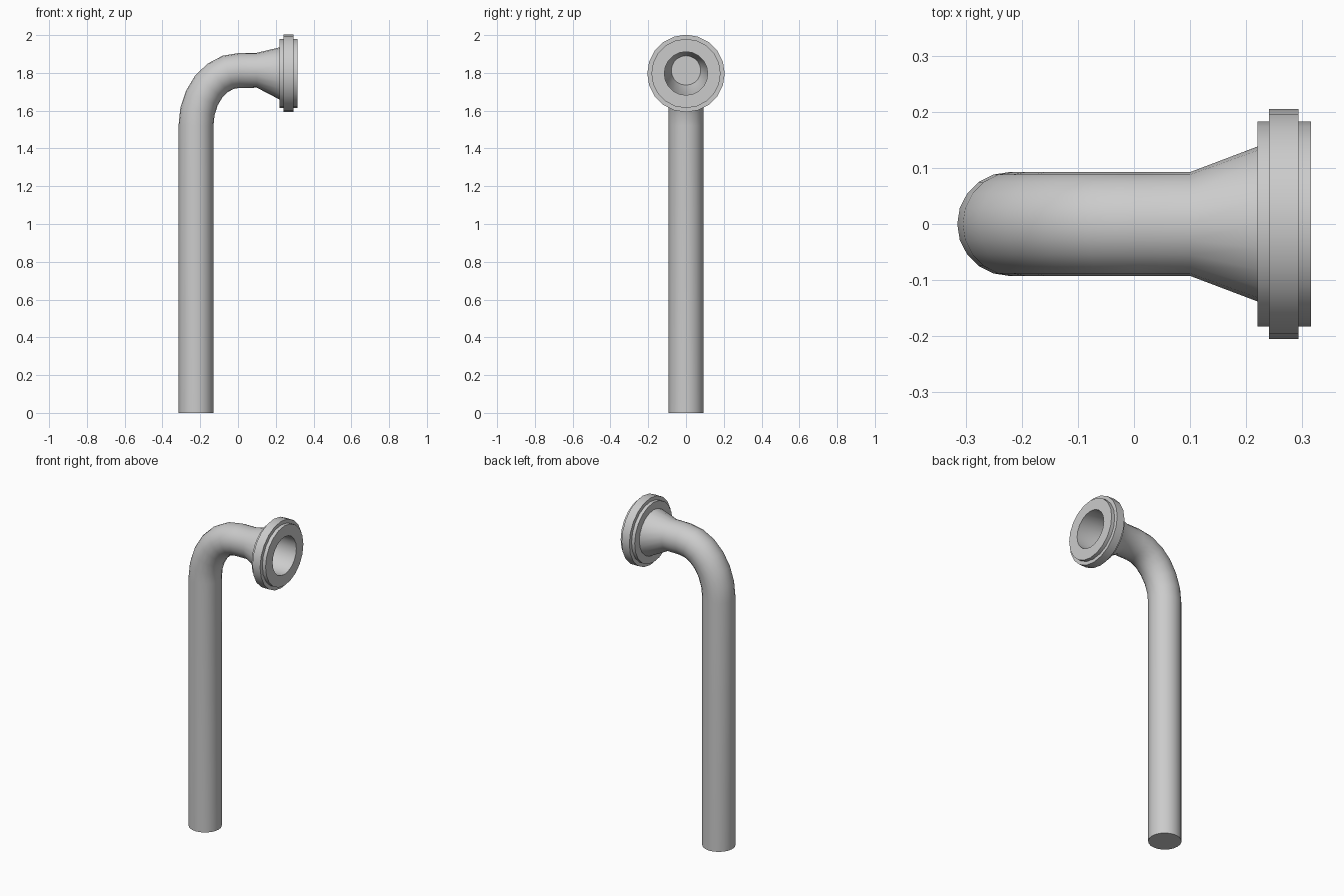
import bpy, bmesh, math
from mathutils import Vector

if "Cube" in bpy.data.objects:
    bpy.data.objects.remove(bpy.data.objects["Cube"])

SIDES = 20


def sweep(name, stations, cap_start=True, cap_end=True):
    """Skin rings (x, z, radius, heading) lying along a path in the XZ plane."""
    bm = bmesh.new()
    rings = []
    for x, z, r, heading in stations:
        # heading 0 = pointing +x, 90 degrees = pointing +z
        n = Vector((-math.sin(heading), 0, math.cos(heading)))
        ring = []
        for i in range(SIDES):
            a = 2 * math.pi * i / SIDES
            p = Vector((x, 0, z)) + n * (r * math.cos(a)) + Vector((0, r * math.sin(a), 0))
            ring.append(bm.verts.new(p))
        rings.append(ring)
    for a, b in zip(rings, rings[1:]):
        for i in range(SIDES):
            j = (i + 1) % SIDES
            bm.faces.new((a[i], a[j], b[j], b[i]))
    if cap_start:
        bm.faces.new(rings[0])
    if cap_end:
        bm.faces.new(rings[-1])
    bmesh.ops.recalc_face_normals(bm, faces=bm.faces)
    mesh = bpy.data.meshes.new(name)
    bm.to_mesh(mesh)
    bm.free()
    obj = bpy.data.objects.new(name, mesh)
    bpy.context.collection.objects.link(obj)
    bpy.ops.object.select_all(action='DESELECT')
    obj.select_set(True)
    bpy.context.view_layer.objects.active = obj
    bpy.ops.object.shade_smooth_by_angle(angle=math.radians(30))
    return obj


R = 0.0925
PIPE_X, BEND_Z = -0.2225, 1.52
BEND_W, BEND_H = 0.23, 0.293

# Upright pipe, elliptical elbow and short horizontal run
path = [(PIPE_X, 0, R, math.pi / 2)]
for k in range(7):
    t = math.pi / 2 * k / 6
    heading = math.atan2(BEND_H * math.cos(t), BEND_W * math.sin(t))
    path.append((PIPE_X + BEND_W * (1 - math.cos(t)),
                 BEND_Z + BEND_H * math.sin(t), R, heading))
path.append((0.1, 1.814, R, 0))
# Flared neck, stepped flange and tapered blind bore
FZ = 1.797
path += [(0.22, FZ, 0.138, 0)]
path += [(x, FZ, r, 0) for x, r in (
    (0.22, 0.183), (0.241, 0.183), (0.241, 0.205), (0.293, 0.205),
    (0.293, 0.183), (0.315, 0.183), (0.315, 0.115), (0.22, 0.115))]
path.append((0.1, 1.813, 0.078, 0))

sweep("bent_pipe_with_flange", path)
